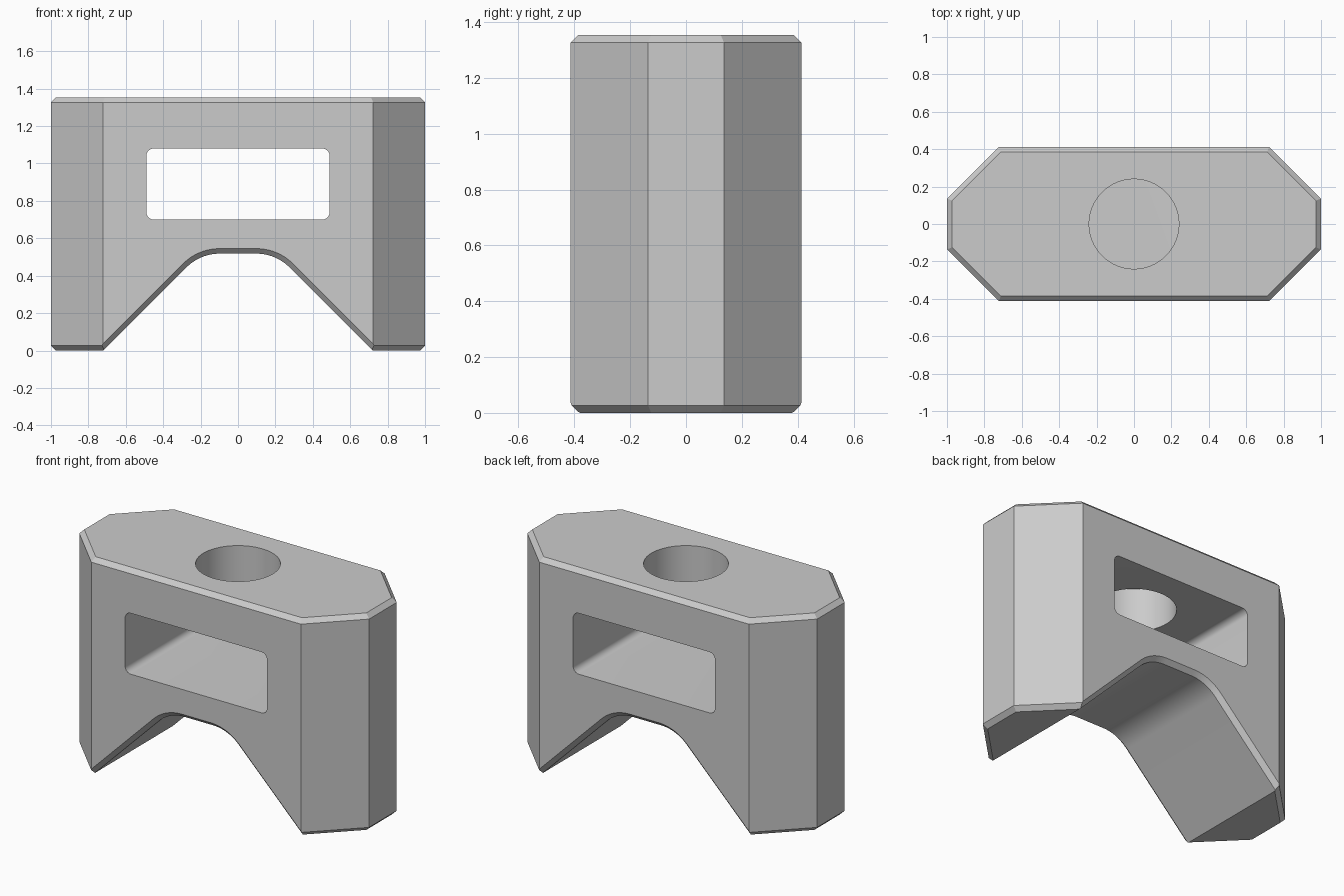
import bpy, bmesh, math

cube = bpy.data.objects.get("Cube")
if cube:
    bpy.data.objects.remove(cube, do_unlink=True)

HALF_X, HALF_Y, HEIGHT = 1.0, 0.413, 1.353
CORNER, CHAMFER = 0.277, 0.027

grey = bpy.data.materials.new("light grey")
grey.use_nodes = True
COLOUR = (0.6, 0.6, 0.6, 1)
grey.diffuse_color = COLOUR
grey.node_tree.nodes["Principled BSDF"].inputs["Base Color"].default_value = COLOUR


def loft(name, rings):
    """Closed solid through rings of equal point count."""
    bm = bmesh.new()
    loops = [[bm.verts.new(p) for p in ring] for ring in rings]
    for a, b in zip(loops, loops[1:]):
        for i in range(len(a)):
            j = (i + 1) % len(a)
            bm.faces.new((a[i], a[j], b[j], b[i]))
    bm.faces.new(loops[0][::-1])
    bm.faces.new(loops[-1])
    bmesh.ops.recalc_face_normals(bm, faces=bm.faces)
    mesh = bpy.data.meshes.new(name)
    bm.to_mesh(mesh)
    bm.free()
    mesh.materials.append(grey)
    obj = bpy.data.objects.new(name, mesh)
    bpy.context.collection.objects.link(obj)
    return obj


def arc(cx, cz, radius, start, end, steps):
    angles = [math.radians(start + (end - start) * i / steps) for i in range(steps + 1)]
    return [(cx + radius * math.cos(a), cz + radius * math.sin(a)) for a in angles]


def octagon(inset, z):
    x, y = HALF_X - inset, HALF_Y - inset
    c = CORNER - inset * (2 - math.sqrt(2))
    quarter = [(x, y - c), (x - c, y)]
    half = quarter + [(-px, py) for px, py in reversed(quarter)]
    return [(px, py, z) for px, py in half + [(-px, -py) for px, py in half]]


def arch(grow, y):
    """Rounded 45 degree arch outline, offset outwards by grow."""
    radius, top, foot, below = 0.25, 0.518, 0.72, -0.2
    cz = top - radius
    cx = foot - cz - radius * math.sqrt(2)
    side = [(foot + grow * math.sqrt(2) - below, below)]
    side += arc(cx, cz, radius + grow, 45, 90, 12)
    outline = side + [(-x, z) for x, z in reversed(side)]
    return [(x, y, z) for x, z in outline]


def slot(y):
    half, low, high, r = 0.49, 0.7, 1.08, 0.04
    x, z0, z1 = half - r, low + r, high - r
    outline = (arc(x, z1, r, 0, 90, 8) + arc(-x, z1, r, 90, 180, 8)
               + arc(-x, z0, r, 180, 270, 8) + arc(x, z0, r, 270, 360, 8))
    return [(px, y, pz) for px, pz in outline]


# Chamfered eight-sided body
body = loft("body", [octagon(CHAMFER, 0), octagon(0, CHAMFER),
                     octagon(0, HEIGHT - CHAMFER), octagon(CHAMFER, HEIGHT)])

# Arch with flared front and back edges, slot, and top hole into the slot
spare = 0.05
outer, inner = HALF_Y + spare, HALF_Y - CHAMFER
cutters = [
    loft("arch_cutter", [arch(CHAMFER + spare, -outer), arch(0, -inner),
                         arch(0, inner), arch(CHAMFER + spare, outer)]),
    loft("slot_cutter", [slot(-outer), slot(outer)]),
    loft("hole_cutter", [[(x, y, z) for x, y in arc(0, 0, 0.24, 0, 354.375, 63)]
                         for z in (0.9, HEIGHT + spare)]),
]

bpy.ops.object.select_all(action="DESELECT")
body.select_set(True)
bpy.context.view_layer.objects.active = body
for cutter in cutters:
    cut = body.modifiers.new(cutter.name, "BOOLEAN")
    cut.operation = "DIFFERENCE"
    cut.solver = "EXACT"
    cut.object = cutter
    bpy.ops.object.modifier_apply(modifier=cut.name)
    bpy.data.objects.remove(cutter, do_unlink=True)

bpy.ops.object.shade_smooth_by_angle(angle=math.radians(25))
